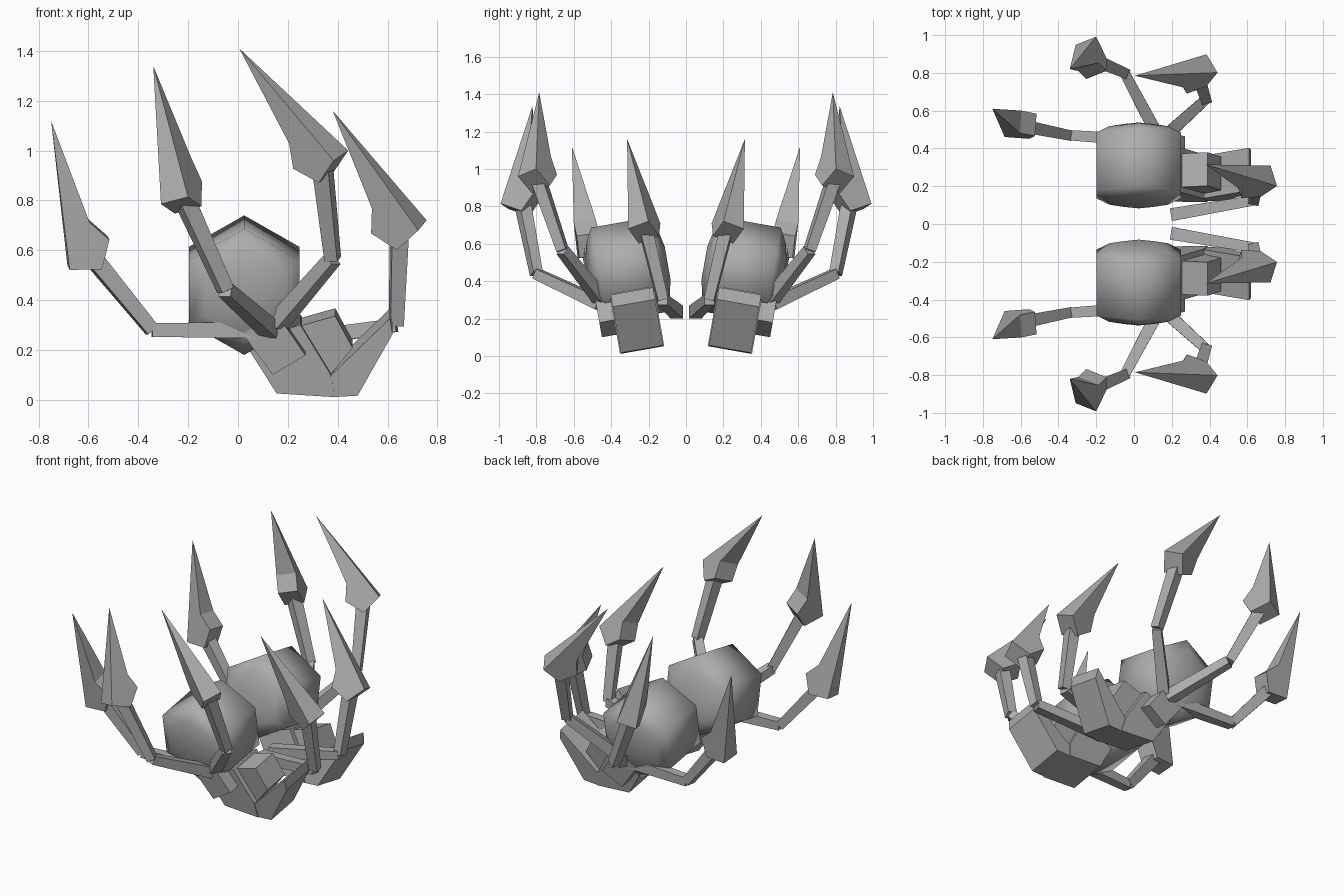
import bpy, bmesh, math
from mathutils import Vector, Matrix

cube = bpy.data.objects.get("Cube")
if cube:
    bpy.data.objects.remove(cube, do_unlink=True)

grey = bpy.data.materials.new("plain_grey")
grey.use_nodes = True
colour = (0.42, 0.42, 0.42, 1)
grey.diffuse_color = colour
grey.node_tree.nodes["Principled BSDF"].inputs["Base Color"].default_value = colour


def loft(name, rings, side, smooth=False):
    """Bridge equal rings of points and cap both ends; side mirrors over y."""
    bm = bmesh.new()
    loops = [[bm.verts.new((p[0], p[1] * side, p[2])) for p in ring] for ring in rings]
    for a, b in zip(loops, loops[1:]):
        for i in range(len(a)):
            j = (i + 1) % len(a)
            bm.faces.new((a[i], a[j], b[j], b[i]))
    bm.faces.new(loops[0])
    bm.faces.new(loops[-1])
    bmesh.ops.remove_doubles(bm, verts=bm.verts, dist=0.0005)
    bmesh.ops.recalc_face_normals(bm, faces=bm.faces)
    for f in bm.faces:
        f.smooth = smooth
    mesh = bpy.data.meshes.new(name)
    bm.to_mesh(mesh)
    bm.free()
    mesh.materials.append(grey)
    obj = bpy.data.objects.new(name, mesh)
    bpy.context.collection.objects.link(obj)
    return obj


# The core and palm share one frame, leaning ten degrees outwards
CENTRE = Vector((0.025, 0.31, 0.46))
LEAN = Matrix.Rotation(math.radians(-10), 3, 'X')


def leaned(x, y, z):
    return CENTRE + LEAN @ Vector((x, y, z))


def core(name, side):
    profile = [(-0.215, 0.09), (-0.195, 0.18), (-0.155, 0.257),
               (0.155, 0.257), (0.195, 0.18), (0.215, 0.09)]
    rings = [[leaned(r * math.sin(k * math.pi / 3), y, r * math.cos(k * math.pi / 3))
              for k in range(6)] for y, r in profile]
    loft(name, rings, side, smooth=True)


def slab(name, outline, y0, y1, side):
    rings = [[leaned(x - CENTRE.x, y, z - CENTRE.z) for x, z in outline] for y in (y0, y1)]
    loft(name, rings, side)


def bar(name, a, b, wa, wb, side):
    a, b = Vector(a), Vector(b)
    rot = (b - a).to_track_quat('Z', 'Y')
    square = [(-1, -1), (1, -1), (1, 1), (-1, 1)]
    rings = [[p + rot @ Vector((x * w, y * w, 0)) for x, y in square]
             for p, w in ((a, wa), (b, wb))]
    loft(name, rings, side)


# Claw outline as (distance along, distance inwards); the first point is the tip
CLAW = [(0.595, 0), (0, 0), (-0.015, 0.129), (0.10, 0.173), (0.18, 0.102)]


def claw(name, tip, outer, heel, side):
    tip, outer, heel = Vector(tip), Vector(outer), Vector(heel)
    u = (tip - outer).normalized()
    v = heel - outer
    v = (v - u * v.dot(u)).normalized()
    w = u.cross(v)
    rings = []
    for s in (-0.06, 0.06):
        ring = [outer + u * a + v * b + w * s for a, b in CLAW]
        ring[0] = tip
        rings.append(ring)
    loft(name, rings, side)
    return outer + u * 0.03 + v * 0.1


# Each limb: claw tip, claw outer corner, claw heel, elbow, shoulder
LIMBS = {
    "side": ((-0.75, 0.61, 1.12), (-0.68, 0.52, 0.53), (-0.52, 0.525, 0.65),
             (-0.345, 0.47, 0.28), (0.11, 0.44, 0.28)),
    "outer": ((-0.34, 0.82, 1.34), (-0.255, 0.97, 0.80), (-0.2, 0.80, 0.85),
              (-0.05, 0.80, 0.44), (0.13, 0.46, 0.28)),
    "tall": ((0.005, 0.785, 1.41), (0.413, 0.85, 0.98), (0.252, 0.739, 0.948),
             (0.38, 0.66, 0.565), (0.16, 0.46, 0.31)),
    "inner": ((0.38, 0.315, 1.16), (0.74, 0.255, 0.70), (0.55, 0.18, 0.66),
              (0.635, 0.125, 0.30), (0.2, 0.05, 0.235)),
}

# Palm pieces: outline in x and z, then the width range
PALM = {
    "palm_block": ([(0.03, 0.24), (0.155, 0.04), (0.39, 0.025), (0.37, 0.12), (0.25, 0.32)],
                   -0.12, 0.12),
    "palm_wedge": ([(0.36, 0.10), (0.39, 0.025), (0.48, 0.03), (0.62, 0.28), (0.61, 0.345)],
                   -0.115, 0.115),
    "palm_box": ([(0.25, 0.31), (0.39, 0.35), (0.46, 0.22), (0.37, 0.11), (0.30, 0.16)],
                 -0.09, 0.09),
    "shoulder_plate": ([(-0.03, 0.525), (0.07, 0.505), (0.27, 0.21), (0.14, 0.13), (0.03, 0.28)],
                       0.12, 0.20),
}

for half, side in (("front", -1), ("back", 1)):
    core(half + "_core", side)
    for part, (outline, y0, y1) in PALM.items():
        slab(f"{half}_{part}", outline, y0, y1, side)
    for part, (tip, outer, heel, elbow, shoulder) in LIMBS.items():
        wrist = claw(f"{half}_{part}_claw", tip, outer, heel, side)
        bar(f"{half}_{part}_upper_arm", elbow, wrist, 0.027, 0.034, side)
        bar(f"{half}_{part}_lower_arm", shoulder, elbow, 0.034, 0.027, side)
